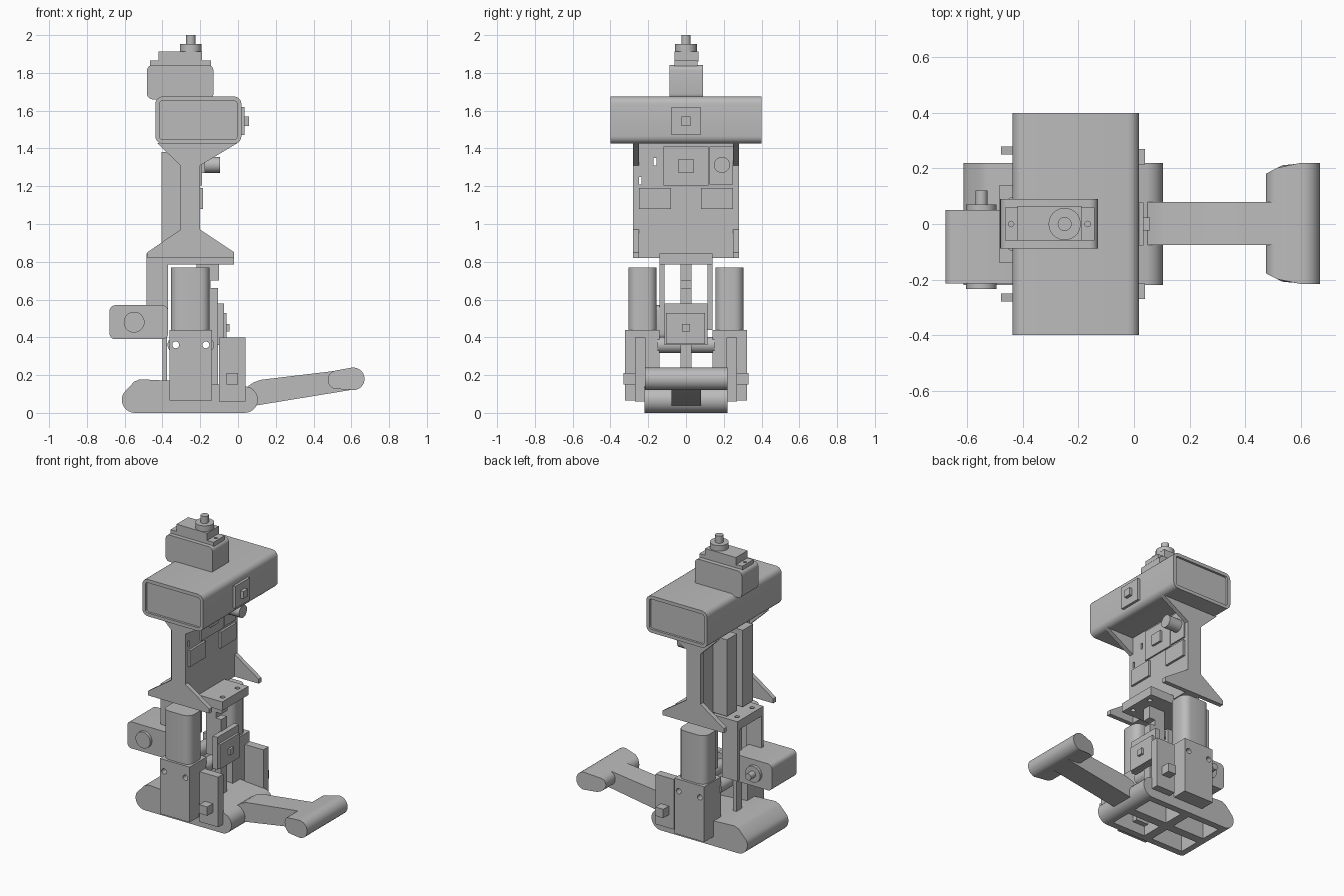
import bpy, bmesh, math
from mathutils import Vector, Matrix

if "Cube" in bpy.data.objects:
    bpy.data.objects.remove(bpy.data.objects["Cube"], do_unlink=True)

grey = bpy.data.materials.new("plain grey")
grey.use_nodes = True
GREY = (0.5, 0.5, 0.5, 1)
grey.diffuse_color = GREY
grey.node_tree.nodes["Principled BSDF"].inputs["Base Color"].default_value = GREY
parts = []


def finish(name, bm):
    bmesh.ops.recalc_face_normals(bm, faces=bm.faces)
    mesh = bpy.data.meshes.new(name)
    bm.to_mesh(mesh)
    bm.free()
    mesh.materials.append(grey)
    ob = bpy.data.objects.new(name, mesh)
    bpy.context.scene.collection.objects.link(ob)
    parts.append(ob)
    return ob


def box(name, xs, ys, zs, bevel=0, axis=None):
    """Box from ranges; edges parallel to axis are rounded."""
    bm = bmesh.new()
    bmesh.ops.create_cube(bm, size=1)
    for v in bm.verts:
        v.co = Vector([(r[0] + r[1]) / 2 + c * abs(r[1] - r[0])
                       for r, c in zip((xs, ys, zs), v.co)])
    if bevel:
        edges = [e for e in bm.edges
                 if abs((e.verts[0].co - e.verts[1].co).normalized()[axis]) > 0.9]
        bmesh.ops.bevel(bm, geom=edges, offset=bevel, segments=5,
                        profile=0.5, affect='EDGES')
    return finish(name, bm)


def rod(name, axis, centre, r, ends):
    """Cylinder along an axis; centre gives the other two coordinates."""
    bm = bmesh.new()
    bmesh.ops.create_cone(bm, cap_ends=True, segments=32, radius1=r, radius2=r,
                          depth=abs(ends[1] - ends[0]))
    turn = {0: Matrix.Rotation(math.pi / 2, 3, 'Y'),
            1: Matrix.Rotation(math.pi / 2, 3, 'X'), 2: Matrix.Identity(3)}[axis]
    where = list(centre)
    where.insert(axis, sum(ends) / 2)
    for v in bm.verts:
        v.co = turn @ v.co + Vector(where)
    return finish(name, bm)


def prism(name, profile, ys):
    """Side profile in x and z, extruded along y."""
    bm = bmesh.new()
    face = bm.faces.new([bm.verts.new((x, ys[0], z)) for x, z in profile])
    out = bmesh.ops.extrude_face_region(bm, geom=[face])
    for v in out["geom"]:
        if isinstance(v, bmesh.types.BMVert):
            v.co.y = ys[1]
    return finish(name, bm)


def arc(x, z, r, a, b, n=12):
    return [(x + r * math.cos(math.radians(a + (b - a) * i / n)),
             z + r * math.sin(math.radians(a + (b - a) * i / n))) for i in range(n + 1)]


def cut(ob, *cutters):
    for c in cutters:
        m = ob.modifiers.new("cut", 'BOOLEAN')
        m.operation, m.object, m.solver = 'DIFFERENCE', c, 'EXACT'
        bpy.context.view_layer.objects.active = ob
        bpy.ops.object.modifier_apply(modifier=m.name)
        parts.remove(c)
        bpy.data.objects.remove(c, do_unlink=True)


# Foot with four pockets underneath
foot = prism("foot", arc(0.035, 0.07, 0.07, -90, 80)
             + [(-0.1, 0.15), (-0.36, 0.17), (-0.52, 0.178), (-0.55, 0.165), (-0.592, 0.12)]
             + arc(-0.545, 0.07, 0.07, 150, 270), (-0.22, 0.22))
cut(foot, *[box("pocket", xs, (s * 0.03, s * 0.175), (-0.05, 0.11))
            for s in (1, -1) for xs in ((-0.53, -0.29), (-0.23, 0.02))])

# Arm with a crosswise pad at its end
prism("arm", [(0.0, 0.05), (0.1, 0.04), (0.62, 0.125), (0.62, 0.235),
              (0.12, 0.175), (0.08, 0.16), (0.03, 0.125)], (-0.076, 0.08))
pad = prism("arm_pad", arc(0.61, 0.18, 0.06, -80, 100)
            + arc(0.525, 0.175, 0.05, 100, 280), (-0.216, 0.22))
for v in pad.data.vertices:
    if v.co.x < 0.55:
        v.co.y *= 1 - 0.19 * (0.55 - v.co.x) / 0.08

# Legs, holders and side switches, mirrored
for s, side in ((1, "left"), (-1, "right")):
    box(side + "_leg", (-0.355, -0.15), (s * 0.155, s * 0.305), (0.4, 0.77), 0.05, 2)
    holder = box(side + "_leg_holder", (-0.362, -0.138), (s * 0.14, s * 0.322), (0.065, 0.44))
    cut(holder, *[rod("hole", 1, (x, 0.36), 0.018, (s * 0.1, s * 0.4)) for x in (-0.33, -0.17)])
    leg = parts[-2]
    cut(leg, *[rod("hole", 1, (x, 0.36), 0.018, (s * 0.1, s * 0.4)) for x in (-0.33, -0.17)])
    box(side + "_switch_plate", (-0.1, 0.04), (s * 0.215, s * 0.27), (0.06, 0.4))
    box(side + "_switch_button", (-0.06, 0.0), (s * 0.26, s * 0.33), (0.15, 0.21))
    # Side bracket of the torso
    prism(side + "_torso_bracket",
          [(-0.48, 0.82), (-0.02, 0.82), (-0.02, 0.85), (-0.2, 0.97), (-0.2, 1.31),
           (0.0, 1.43), (-0.43, 1.43), (-0.305, 1.31), (-0.305, 0.97), (-0.48, 0.85)],
          (s * 0.25, s * 0.28))

# Sleeves joining the two holders
for x in (-0.33, -0.17):
    sleeve = rod("cross_sleeve", 1, (x, 0.36), 0.043, (-0.15, 0.15))
    cut(sleeve, rod("hole", 1, (x, 0.36), 0.018, (-0.3, 0.3)))

# Central spine and hip platform
box("rear_post", (-0.4, -0.375), (-0.03, 0.03), (0.15, 0.79))
box("front_post", (-0.152, -0.105), (-0.03, 0.03), (0.13, 0.66))
box("spine", (-0.22, -0.145), (-0.03, 0.03), (0.4, 0.79))
box("upper_post_block", (-0.15, -0.1), (-0.03, 0.03), (0.7, 0.79))
platform = box("hip_platform", (-0.485, -0.02), (-0.14, 0.14), (0.785, 0.845))
cut(platform, *[rod("hole", 2, (x, y), 0.015, (0.7, 0.9))
                for x in (-0.44, -0.06) for y in (-0.08, 0.08)])
for s in (1, -1):
    box("hip_hanger", (-0.485, -0.37), (s * 0.115, s * 0.14), (0.44, 0.79))

# Hip motor with shaft
box("hip_motor", (-0.68, -0.37), (-0.215, 0.05), (0.39, 0.57), 0.03, 1)
rod("hip_motor_rear_disc", 1, (-0.55, 0.48), 0.055, (0.05, 0.07))
rod("hip_motor_front_disc", 1, (-0.55, 0.48), 0.055, (-0.235, -0.215))
rod("hip_motor_shaft", 1, (-0.55, 0.48), 0.022, (0.05, 0.12))

# Lower sensor
box("lower_sensor_board", (-0.11, -0.075), (-0.115, 0.115), (0.36, 0.58))
box("lower_sensor_plate", (-0.08, -0.06), (-0.105, 0.1), (0.365, 0.53))
box("lower_sensor_nub", (-0.065, -0.045), (-0.02, 0.02), (0.43, 0.47))

# Torso panel, rear ribs and front modules
panel = box("torso_panel", (-0.3, -0.2), (-0.25, 0.25), (0.82, 1.425))
cut(panel, box("slot", (-0.5, 0), (-0.25, -0.235), (1.21, 1.25)),
    box("slot", (-0.5, 0), (-0.172, -0.155), (1.31, 1.35)))
for ys in ((0.03, 0.14), (-0.14, -0.03)):
    box("torso_rear_rib", (-0.405, -0.29), ys, (0.86, 1.38))
box("torso_sensor_plate", (-0.21, -0.19), (-0.12, 0.12), (1.205, 1.41))
box("torso_sensor_nub", (-0.2, -0.175), (-0.04, 0.04), (1.27, 1.345))
box("torso_knob_plate", (-0.21, -0.19), (0.125, 0.25), (1.21, 1.41))
rod("torso_knob", 0, (0.19, 1.313), 0.042, (-0.2, -0.095))
for s in (1, -1):
    box("torso_module", (-0.21, -0.185), (s * 0.08, s * 0.25), (1.08, 1.19))

# Head housing with recessed ends and a front button
head = box("head_housing", (-0.438, 0.018), (-0.4, 0.4), (1.425, 1.675), 0.04, 1)
cut(head, *[box("recess", (-0.415, -0.005), (s * 0.385, s * 0.45), (1.448, 1.652), 0.015, 1)
            for s in (1, -1)])
box("head_button_plate", (0.01, 0.035), (-0.077, 0.077), (1.47, 1.62))
box("head_button", (0.03, 0.057), (-0.024, 0.024), (1.52, 1.57))

# Top motor
box("top_motor_body", (-0.482, -0.13), (-0.088, 0.09), (1.66, 1.842), 0.03, 1)
flange = box("top_motor_flange", (-0.465, -0.142), (-0.06, 0.06), (1.835, 1.865))
cut(flange, *[rod("hole", 2, (x, 0), 0.01, (1.845, 1.9)) for x in (-0.443, -0.167)])
box("top_motor_cap", (-0.42, -0.19), (-0.06, 0.065), (1.86, 1.914))
rod("top_motor_disc", 2, (-0.25, 0), 0.058, (1.91, 1.952))
rod("top_motor_shaft", 2, (-0.25, 0), 0.025, (1.95, 2.0))

# Smooth the rounded surfaces, keep edges sharp
bpy.ops.object.select_all(action='DESELECT')
for ob in parts:
    ob.select_set(True)
bpy.context.view_layer.objects.active = parts[0]
bpy.ops.object.shade_smooth_by_angle(angle=math.radians(30))
